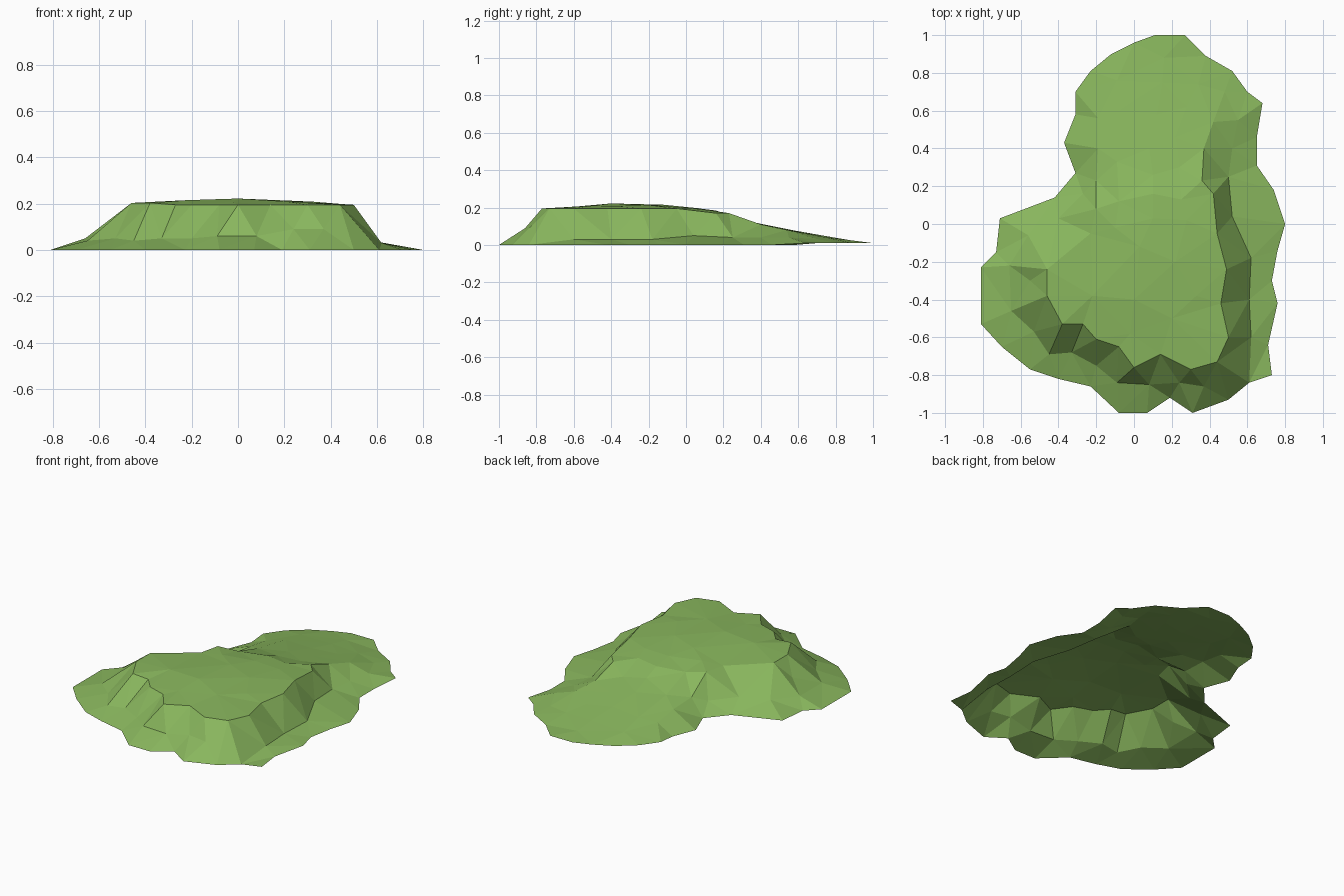
import bpy
import bmesh
from mathutils import Vector
from mathutils.geometry import delaunay_2d_cdt

default_cube = bpy.data.objects.get("Cube")
if default_cube:
    bpy.data.objects.remove(default_cube, do_unlink=True)

# Ground outline, anticlockwise, in hundredths of a unit
OUTLINE = [
    (80, 0), (74, 18), (65, 31), (65, 46), (68, 64), (60, 70), (52, 81),
    (38, 89), (27, 100), (11, 100), (0, 96), (-12, 90), (-23, 81), (-31, 70),
    (-31, 58), (-37, 43), (-31, 27), (-42, 14), (-71, 3), (-73, -15),
    (-81, -23), (-81, -53), (-70, -65), (-55, -77), (-40, -82), (-23, -86),
    (-8, -100), (7, -100), (19, -92), (31, -100), (50, -93), (61, -84),
    (73, -80), (71, -64), (76, -42), (73, -30), (76, -14)]

# Cliff edge around the plateau, from the right of the ramp to its left
RIM = [
    (36, 23), (42, 16), (44, -5), (49, -24), (46, -42), (50, -60), (44, -73),
    (30, -77), (14, -69), (0, -76), (-8, -65), (-20, -61), (-27, -53),
    (-38, -53), (-46, -38), (-46, -24), (-23, -5), (-20, 8), (-8, 12)]

# Foot of the cliff, where it meets the low skirt: x, y, height
FOOT_EAST = [(50, 25, 4), (52, 4, 5), (62, -18, 3), (61, -40, 3), (62, -60, 3)]
FOOT_FRONT = [(8, -85, 6), (-9, -84, 6), (-20, -75, 5), (-33, -68, 5),
              (-45, -69, 4), (-53, -57, 5), (-65, -46, 4)]
FOOT_WEST = [(-66, -22, 5), (-55, -30, 11), (-56, -6, 6), (-40, 3, 7)]
FRONT_BUTTRESS = [(37, -86, 9), (24, -84, 9)]

# Gentle dome on the plateau
PLATEAU = [
    (0, -40, 22.2), (3, -12, 21.5), (22, -20, 21.3), (20, -50, 21),
    (-22, -38, 21.5), (-10, -2, 20.5), (10, 3, 20), (28, 2, 19.8),
    (10, 16, 18.4), (25, 13, 18.5), (33, -38, 20.8), (-2, -58, 20.6)]

# Long ramp falling away to the back
RAMP = [
    (37, 40, 11), (42, 54, 8), (55, 55, 4), (52, 40, 4), (10, 26, 14.5),
    (24, 30, 13.2), (8, 40, 11.3), (22, 46, 10), (12, 58, 7.7), (28, 62, 6.7),
    (15, 75, 4.7), (34, 74, 4.2), (16, 88, 2.5), (-8, 60, 7), (-9, 76, 4),
    (-19, 56, 5), (-9, 33, 11.5), (-19, 40, 7.5), (-20, 23, 9),
    (-27, 16, 6), (48, 70, 3.2)]


def rim_height(x, y):
    """The cliff edge dips slightly to the front and where the ramp begins."""
    if y > 10:
        return 17 if x > 0 else 18
    return 20.3 if x < -30 else 19.5


points = []


def add_points(coords):
    """Store the points and return their index range."""
    start = len(points)
    points.extend(Vector(p) / 100 for p in coords)
    return list(range(start, len(points)))


def chain(indices, closed=False):
    """Edges that join the points in order."""
    links = list(zip(indices, indices[1:]))
    return links + [(indices[-1], indices[0])] if closed else links


outline = add_points([(x, y, 1.0 if y > 60 else 0.0) for x, y in OUTLINE])
rim = add_points([(x, y, rim_height(x, y)) for x, y in RIM])
creases = chain(outline, closed=True) + chain(rim)
for part in (FOOT_EAST, FOOT_FRONT):
    creases += chain(add_points(part))
for part in (FOOT_WEST, FRONT_BUTTRESS, PLATEAU, RAMP):
    add_points(part)

# Triangulate the terrain inside the outline, keeping the creases as edges
flat_verts, _, triangles, sources, _, _ = delaunay_2d_cdt(
    [p.xy for p in points], creases, [], 1, 0.0001)

bm = bmesh.new()
verts = []
for position, source in zip(flat_verts, sources):
    height = points[source[0]].z if source else 0.05
    verts.append(bm.verts.new((position.x, position.y, height)))
for triangle in triangles:
    bm.faces.new([verts[i] for i in triangle])
bm.normal_update()
for face in bm.faces:
    if face.normal.z < 0:
        face.normal_flip()
    face.smooth = False

mesh = bpy.data.meshes.new("grassy_hill")
bm.to_mesh(mesh)
bm.free()
hill = bpy.data.objects.new("grassy_hill", mesh)
bpy.context.collection.objects.link(hill)

# Single grass colour
grass = bpy.data.materials.new("grass_green")
grass.use_nodes = True
colour = (0.25, 0.47, 0.11, 1.0)
grass.diffuse_color = colour
shader = next(n for n in grass.node_tree.nodes if n.type == "BSDF_PRINCIPLED")
shader.inputs["Base Color"].default_value = colour
mesh.materials.append(grass)
